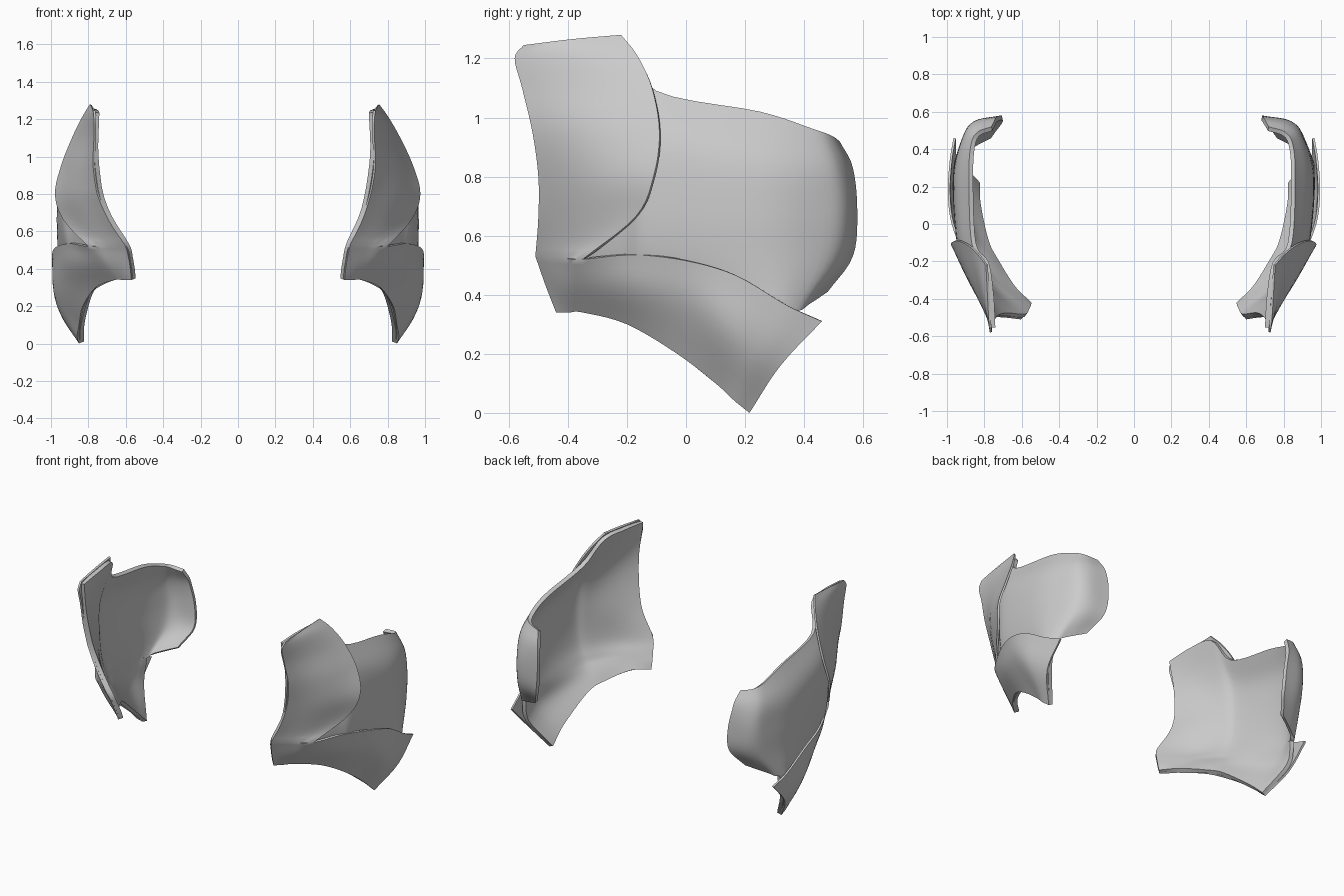
import bpy, bmesh
from mathutils import Vector


def catmull(pts, n):
    """Smooth curve through pts, n steps per span."""
    p = [pts[0] * 2 - pts[1]] + pts + [pts[-1] * 2 - pts[-2]]
    out = []
    for i in range(1, len(p) - 2):
        a, b, c, d = p[i - 1:i + 3]
        for k in range(n):
            t = k / n
            out.append(0.5 * (2 * b + (c - a) * t + (2 * a - 5 * b + 4 * c - d) * t * t
                              + (3 * b - a - 3 * c + d) * t ** 3))
    return out + [pts[-1].copy()]


def plate(name, patches, side, thick, n=5):
    """Curved plate lofted through rows of (x, y, z), welded and thickened inward."""
    bm = bmesh.new()
    for rows in patches:
        lines = [catmull([Vector(p) for p in r], n) for r in rows]
        cols = [catmull(list(c), n) for c in zip(*lines)]
        grid = []
        for col in cols:
            line = []
            for p in col:
                x = p.x
                if side < 0:  # the left shell is a touch wider at the top
                    x += 0.15 * (1 - x) * min(1, max(0, (p.z - 0.5) / 0.3))
                line.append(bm.verts.new((side * x, p.y, p.z)))
            grid.append(line)
        faces = []
        for a, b in zip(grid, grid[1:]):
            for i in range(len(a) - 1):
                faces.append(bm.faces.new((a[i], b[i], b[i + 1], a[i + 1])))
        bm.normal_update()
        if sum(f.normal.x * f.calc_area() for f in faces) * side < 0:
            bmesh.ops.reverse_faces(bm, faces=faces)
    bmesh.ops.remove_doubles(bm, verts=bm.verts[:], dist=0.006)
    me = bpy.data.meshes.new(name)
    bm.to_mesh(me)
    bm.free()
    ob = bpy.data.objects.new(name, me)
    bpy.context.collection.objects.link(ob)
    m = ob.modifiers.new("thickness", 'SOLIDIFY')
    m.thickness = thick
    m.offset = -1
    bpy.ops.object.select_all(action='DESELECT')
    ob.select_set(True)
    bpy.context.view_layer.objects.active = ob
    bpy.ops.object.modifier_apply(modifier=m.name)
    bpy.ops.object.shade_smooth_by_angle(angle=0.8)


# front upper plate, rows from bottom to top
front = [
    [(.60, -.51, .53), (.70, -.43, .525), (.80, -.35, .52)],
    [(.665, -.50, .66), (.805, -.35, .665), (.93, -.17, .665)],
    [(.71, -.50, .80), (.855, -.32, .80), (.975, -.11, .80)],
    [(.735, -.52, .95), (.85, -.32, .95), (.937, -.09, .95)],
    [(.73, -.555, 1.10), (.805, -.34, 1.10), (.868, -.115, 1.10)],
    [(.73, -.58, 1.20), (.77, -.38, 1.22), (.805, -.165, 1.21)],
    [(.735, -.55, 1.245), (.745, -.39, 1.265), (.755, -.22, 1.28)],
]
# lower strip, sections from front to back (bottom, middle, top)
strip = [
    [(.57, -.44, .34), (.58, -.475, .43), (.60, -.51, .53)],
    [(.615, -.395, .34), (.665, -.415, .43), (.70, -.43, .525)],
    [(.66, -.35, .34), (.74, -.35, .43), (.80, -.35, .52)],
    [(.76, -.20, .30), (.86, -.19, .42), (.90, -.18, .535)],
    [(.83, -.03, .20), (.94, 0, .37), (.975, 0, .515)],
    [(.85, .10, .10), (.975, .14, .28), (.995, .17, .465)],
    [(.86, .165, .04), (.97, .23, .21), (.985, .34, .365)],
    [(.85, .215, 0), (.95, .32, .16), (.965, .46, .31)],
]
# inner shell with the curled rear, rows from top to bottom
shell = [
    [(.725, -.555, 1.235), (.735, -.38, 1.255), (.765, -.21, 1.245), (.845, -.10, 1.09),
     (.862, .25, 1.02), (.85, .42, .965), (.81, .49, .94), (.72, .52, .92)],
    [(.728, -.525, 1.0), (.81, -.36, .98), (.87, -.22, .96), (.925, -.10, .92),
     (.945, .25, .86), (.895, .46, .84), (.825, .535, .83), (.695, .565, .83)],
    [(.68, -.49, .72), (.795, -.34, .715), (.885, -.21, .71), (.94, -.10, .70),
     (.965, .25, .69), (.91, .46, .68), (.84, .55, .68), (.685, .58, .68)],
    [(.595, -.50, .53), (.76, -.36, .525), (.87, -.21, .53), (.925, -.10, .53),
     (.965, .25, .53), (.915, .45, .52), (.84, .53, .52), (.705, .565, .53)],
    [(.573, -.47, .43), (.715, -.35, .43), (.825, -.21, .42), (.885, -.10, .41),
     (.963, .25, .38), (.945, .37, .345), (.88, .42, .37), (.77, .48, .41)],
]
# inner shell below the curl, down to the bottom edge
shell_low = [
    shell[-1][:6],
    [(.566, -.452, .385), (.68, -.35, .38), (.775, -.21, .36), (.845, -.10, .33),
     (.945, .16, .25), (.945, .33, .19)],
    [(.565, -.437, .342), (.65, -.35, .342), (.74, -.21, .305), (.795, -.10, .255),
     (.84, .10, .10), (.845, .213, .003)],
]

for side, label in ((1, "right"), (-1, "left")):
    plate(label + "_outer_plates", [front, strip], side, 0.012)
    plate(label + "_inner_shell", [shell, shell_low], side, 0.025)
